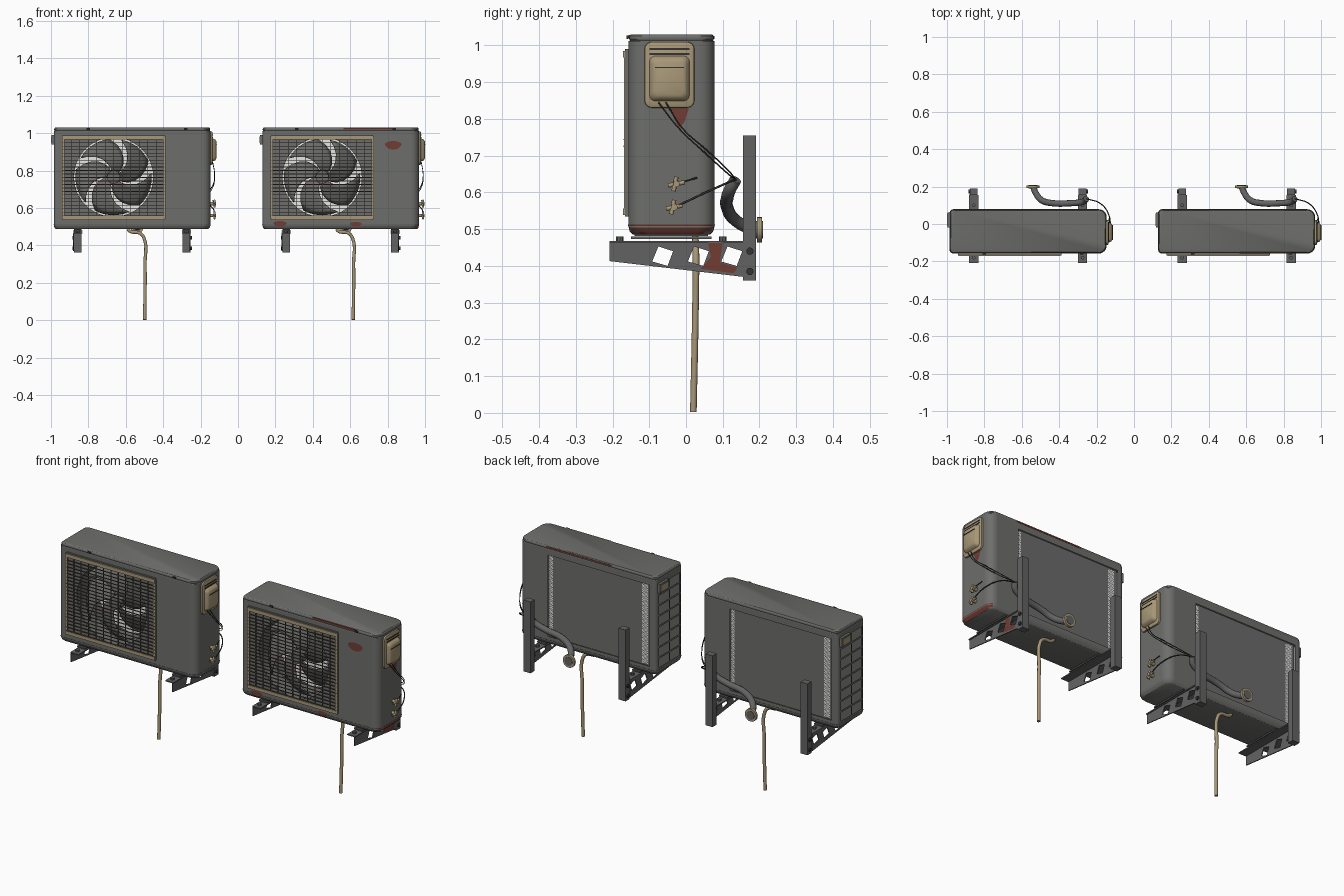
import bpy, bmesh, math
from mathutils import Matrix, Vector

if "Cube" in bpy.data.objects:
    bpy.data.objects.remove(bpy.data.objects["Cube"])


def material(name, rgb):
    m = bpy.data.materials.new(name)
    m.use_nodes = True
    m.diffuse_color = (*rgb, 1)
    bsdf = m.node_tree.nodes["Principled BSDF"]
    bsdf.inputs["Base Color"].default_value = (*rgb, 1)
    bsdf.inputs["Roughness"].default_value = 0.7
    return m


GREY = material("painted_grey", (0.155, 0.157, 0.15))
COIL = material("coil_grey", (0.15, 0.15, 0.148))
VENT = material("vent_grey", (0.26, 0.26, 0.25))
STEEL = material("bracket_steel", (0.122, 0.124, 0.122))
DARK = material("dark_wire", (0.035, 0.033, 0.03))
BROWN = material("grille_brown", (0.085, 0.072, 0.05))
TAN = material("aged_tan", (0.39, 0.31, 0.185))
RUST = material("rust_red", (0.165, 0.045, 0.033))
PALE = material("pale_metal", (0.9, 0.9, 0.89))

SPACING = 1.115
X0, X1, Y0, Y1, Z0, Z1 = -0.985, -0.147, -0.157, 0.078, 0.505, 1.012
parts = []


def add(name, bm, mat, smooth=False):
    me = bpy.data.meshes.new(name)
    bm.to_mesh(me)
    bm.free()
    me.materials.append(mat)
    ob = bpy.data.objects.new(name, me)
    bpy.context.collection.objects.link(ob)
    if smooth:
        bpy.ops.object.select_all(action="DESELECT")
        ob.select_set(True)
        bpy.context.view_layer.objects.active = ob
        bpy.ops.object.shade_smooth_by_angle(angle=math.radians(40))
    parts.append(ob)
    return ob


def boxes(name, mat, items):
    bm = bmesh.new()
    for c, s in items:
        bmesh.ops.create_cube(bm, size=1, matrix=Matrix.Translation(c) @ Matrix.Diagonal((*s, 1)))
    return add(name, bm, mat)


def rods(name, mat, items, axis, sides=14):
    """Cylinders given as (centre, radius, length) along one axis."""
    turn = Vector((0, 0, 1)).rotation_difference(Vector(axis)).to_matrix().to_4x4()
    bm = bmesh.new()
    for c, r, l in items:
        bmesh.ops.create_cone(bm, cap_ends=True, segments=sides, radius1=r, radius2=r,
                              depth=l, matrix=Matrix.Translation(c) @ turn)
    return add(name, bm, mat, True)


def plate(name, mat, loops, place, normal, thick=0):
    """Flat face from an outline and holes, optionally thickened."""
    bm = bmesh.new()
    for loop in loops:
        vs = [bm.verts.new(place(*p)) for p in loop]
        for a, b in zip(vs, vs[1:] + vs[:1]):
            bm.edges.new((a, b))
    bmesh.ops.triangle_fill(bm, use_beauty=True, edges=bm.edges[:], normal=normal)
    bm.normal_update()
    for f in bm.faces:
        if f.normal.dot(Vector(normal)) < 0:
            f.normal_flip()
    ob = add(name, bm, mat)
    if thick:
        ob.modifiers.new("thickness", "SOLIDIFY").thickness = thick
    return ob


def rect(u0, u1, v0, v1):
    return [(u0, v0), (u1, v0), (u1, v1), (u0, v1)]


def rounded(u0, u1, v0, v1, ra, rb, n=7):
    """Rounded rectangle, radius ra on the u0 side and rb on the u1 side."""
    pts = []
    for k, (u, v, r) in enumerate([(u1 - rb, v1 - rb, rb), (u0 + ra, v1 - ra, ra),
                                   (u0 + ra, v0 + ra, ra), (u1 - rb, v0 + rb, rb)]):
        for i in range(n):
            a = math.pi / 2 * (k + i / (n - 1))
            pts.append((u + r * math.cos(a), v + r * math.sin(a)))
    return pts


def loft(name, mat, rings, cap=True):
    bm = bmesh.new()
    rows = [[bm.verts.new(p) for p in ring] for ring in rings]
    for a, b in zip(rows, rows[1:]):
        for i in range(len(a)):
            j = (i + 1) % len(a)
            bm.faces.new((a[i], a[j], b[j], b[i]))
    if cap:
        bm.faces.new(rows[0])
        bm.faces.new(rows[-1])
    bmesh.ops.recalc_face_normals(bm, faces=bm.faces[:])
    return add(name, bm, mat, True)


def slab(name, mat, levels):
    """Cabinet-shaped layers at (height, inset)."""
    return loft(name, mat, [[(x, y, z) for x, y in rounded(X0 + d, X1 - d, Y0 + d, Y1 - d, 0.02, 0.042)]
                            for z, d in levels])


def tube(name, mat, pts, r):
    cu = bpy.data.curves.new(name, "CURVE")
    cu.dimensions = "3D"
    cu.bevel_depth, cu.bevel_resolution, cu.use_fill_caps, cu.resolution_u = r, 3, True, 6
    sp = cu.splines.new("BEZIER")
    sp.bezier_points.add(len(pts) - 1)
    for bp, p in zip(sp.bezier_points, pts):
        bp.co = p
        bp.handle_left_type = bp.handle_right_type = "AUTO"
    cu.materials.append(mat)
    ob = bpy.data.objects.new(name, cu)
    bpy.context.collection.objects.link(ob)
    bpy.ops.object.select_all(action="DESELECT")
    ob.select_set(True)
    bpy.context.view_layer.objects.active = ob
    bpy.ops.object.convert(target="MESH")
    parts.append(bpy.context.view_layer.objects.active)


# Cabinet walls: front with fan opening, back with coil opening, ends, rounded corners
FX, FZ, FR = -0.665, 0.765, 0.212
circle = [(FX + FR * math.cos(math.tau * i / 48), FZ + FR * math.sin(math.tau * i / 48)) for i in range(48)]
xz = lambda y: (lambda u, v: (u, y, v))
yz = lambda x: (lambda u, v: (x, u, v))
plate("front_panel", GREY, [rect(X0 + 0.02, X1 - 0.042, Z0, Z1), circle], xz(Y0), (0, -1, 0))
plate("back_panel", GREY, [rect(X0 + 0.02, X1 - 0.042, Z0, Z1), rect(-0.945, -0.325, 0.53, 0.98)], xz(Y1), (0, 1, 0))
plate("right_panel", GREY, [rect(Y0 + 0.042, Y1 - 0.042, Z0, Z1)], yz(X1), (1, 0, 0))
vents = [rect(y, y + 0.086, 0.525 + i * 0.058, 0.572 + i * 0.058) for i in range(8) for y in (-0.132, -0.035)]
plate("vented_end", GREY, [rect(Y0 + 0.02, Y1 - 0.02, Z0, Z1)] + vents, yz(X0), (-1, 0, 0))
outline = rounded(X0, X1, Y0, Y1, 0.02, 0.042)
bm = bmesh.new()
for k in range(4):
    cols = [[bm.verts.new((x, y, z)) for z in (Z0, Z1)] for x, y in outline[k * 7:k * 7 + 7]]
    for a, b in zip(cols, cols[1:]):
        bm.faces.new((a[0], b[0], b[1], a[1]))
add("rounded_corners", bm, GREY, True)
slab("lid", GREY, [(1.008, 0.001), (1.014, 0.004), (1.018, 0.002), (1.026, 0.003), (1.03, 0.007)])
base = slab("base_tray", GREY, [(0.486, 0.012), (0.494, 0.004), (0.512, -0.001)])
boxes("lid_clips", DARK, [((x, Y0 - 0.002, 1.022), (0.018, 0.006, 0.01)) for x in (-0.8, -0.28)])

# Coil behind the rear and end openings, with speckled fin strips beside it
plate("rear_coil", COIL, [rect(-0.95, -0.32, 0.525, 0.985)], xz(0.066), (0, 1, 0))
plate("end_coil", VENT, [rect(-0.14, 0.07, 0.51, 1.0)], yz(X0 + 0.008), (-1, 0, 0))
bm = bmesh.new()
for x, n in ((-0.93, 7), (-0.347, 4)):
    for i in range(n):
        for j in range(88):
            u, v = x + i * 0.005, 0.535 + j * 0.005
            f = bm.faces.new([bm.verts.new((a, 0.069, b)) for a, b in reversed(rect(u, u + 0.005, v, v + 0.005))])
            f.material_index = int((i * 2 + j * 3) % 5 > 2)
bmesh.ops.remove_doubles(bm, verts=bm.verts[:], dist=0.0005)
add("fin_strips", bm, PALE).data.materials.append(COIL)
boxes("end_handle", GREY, [((X0 - 0.005, 0.022, 0.965), (0.016, 0.08, 0.05))])
boxes("end_handle_label", TAN, [((X0 - 0.0135, 0.022, 0.965), (0.003, 0.066, 0.034))])

# Fan with swept blades inside a round shroud, pale heat exchanger behind
loft("fan_shroud", GREY, [[(x, y, z) for x, z in circle] for y in (Y0, -0.06)], False).data.flip_normals()
plate("heat_exchanger", PALE, [circle], xz(0.01), (0, -1, 0))
bm = bmesh.new()
for b in range(5):
    grid = []
    for i in range(7):
        r = 0.025 + 0.178 * i / 6
        mid = math.tau * b / 5 + 0.9 * (i / 6) ** 1.3
        half = math.radians(33 - 6 * i / 6)
        row = []
        for j in range(7):
            t = j / 3 - 1
            row.append(bm.verts.new((FX + r * math.cos(mid + half * t), -0.095 - 0.032 * t * (0.4 + i / 10),
                                     FZ + r * math.sin(mid + half * t))))
        grid.append(row)
    for p, q in zip(grid, grid[1:]):
        for j in range(6):
            bm.faces.new((p[j], p[j + 1], q[j + 1], q[j]))
fan = add("fan_blades", bm, GREY, True)
fan.modifiers.new("thickness", "SOLIDIFY").thickness = 0.004
rods("fan_hub", GREY, [((FX, -0.1, FZ), 0.035, 0.06)], (0, 1, 0), 20)

# Front grille
GX0, GX1, GZ0, GZ1 = -0.937, -0.392, 0.54, 0.985
gx, gz = (GX0 + GX1) / 2, (GZ0 + GZ1) / 2
boxes("grille_bars", BROWN,
      [((gx, -0.167, GZ0 + (GZ1 - GZ0) * i / 24), (GX1 - GX0, 0.004, 0.004)) for i in range(1, 24)] +
      [((GX0 + (GX1 - GX0) * i / 12, -0.164, gz), (0.004, 0.004, GZ1 - GZ0)) for i in range(1, 12)])
boxes("grille_rust", RUST, [((FX - 0.03, -0.1695, GZ0 + (GZ1 - GZ0) * i / 24), (0.2, 0.002, 0.004)) for i in (10, 11)])
boxes("grille_rim", GREY, [((gx, -0.161, z), (GX1 - GX0, 0.01, 0.01)) for z in (GZ0, GZ1)] +
      [((x, -0.161, gz), (0.008, 0.01, GZ1 - GZ0)) for x in (GX0, GX1)])
boxes("grille_trim", TAN, [((gx, -0.168, z), (GX1 - GX0, 0.006, 0.018)) for z in (GZ0 + 0.007, GZ1 - 0.009)] +
      [((x, -0.167, gz), (0.013, 0.003, GZ1 - GZ0)) for x in (GX0 + 0.003, GX1 - 0.003)])

# Service cover on the end
cover = [(-0.149, 0), (-0.139, 0.001), (-0.136, 0.006)]
loft("service_cover", TAN, [[(x, y, z) for y, z in rounded(-0.113 + d, 0.023 - d, 0.83 + d, 1.01 - d, 0.02, 0.02)]
                            for x, d in cover])
pocket = [(-0.138, 0), (-0.122, 0.006), (-0.116, 0.016)]
loft("cover_handle", TAN, [[(x, y, z) for y, z in rounded(-0.1 + d, 0.01 - d, 0.848 + d, 0.972 - d, 0.016, 0.016)]
                           for x, d in pocket])
boxes("cover_seams", DARK, [((-0.136, -0.045, z), (0.004, 0.11, 0.005)) for z in (0.977, 0.99)] +
      [((-0.115, -0.045, 0.94), (0.004, 0.08, 0.003))])

# Valves, wires and insulated pipe
VALVES = [(-0.026, 0.623), (-0.032, 0.56)]
rods("valve_bodies", TAN, [((-0.133, y, z), 0.009, 0.032) for y, z in VALVES], (1, 0, 0))
rods("valve_arms", TAN, [((-0.128, y, z), 0.006, 0.045) for y, z in VALVES], (0, 1, 0.2))
rods("valve_caps", TAN, [((-0.126, y - 0.004, z), 0.006, 0.04) for y, z in VALVES], (0, 0.2, 1))
END = (-0.255, 0.135, 0.635)
for k in (0, 1):
    tube("power_wire", DARK, [(-0.135, -0.075 + k * 0.02, 0.845), (-0.125, -0.02 + k * 0.01, 0.775),
                              (-0.14, 0.06, 0.7 + k * 0.012), (-0.19, 0.115, 0.65 + k * 0.01), END], 0.002)
tube("upper_copper_line", DARK, [(-0.125, -0.02, 0.625), (-0.135, 0.03, 0.64)], 0.0025)
tube("lower_copper_line", DARK, [(-0.125, -0.02, 0.565), (-0.135, 0.05, 0.598), (-0.18, 0.11, 0.625), END], 0.003)
tube("insulated_pipe", STEEL, [END, (-0.27, 0.12, 0.608), (-0.33, 0.112, 0.583), (-0.44, 0.112, 0.56),
                               (-0.495, 0.128, 0.53), (-0.525, 0.165, 0.506), (-0.54, 0.2, 0.498)], 0.017)
rods("wall_flange", TAN, [((-0.54, 0.2, 0.498), 0.035, 0.014)], (0, 1, 0), 20)
rods("flange_cap", STEEL, [((-0.54, 0.2, 0.498), 0.024, 0.018)], (0, 1, 0), 20)
tube("drain_pipe", TAN, [(-0.59, 0.025, 0.488), (-0.575, 0.025, 0.474), (-0.525, 0.026, 0.465), (-0.503, 0.027, 0.44),
                         (-0.497, 0.026, 0.3), (-0.499, 0.02, 0.002)], 0.009)

# Wall brackets
hole = [(-0.092, 0.412), (-0.05, 0.4), (-0.035, 0.44), (-0.075, 0.453)]
arm = [(-0.208, 0.465), (0.157, 0.465), (0.157, 0.37), (-0.208, 0.413)]
for bx, side in ((-0.857, -1), (-0.275, 1)):
    plate("bracket_web", STEEL, [arm] + [[(y + o, z) for y, z in hole] for o in (0, 0.097, 0.188)],
          yz(bx + side * 0.02), (1, 0, 0), 0.005)
    boxes("bracket_frame", STEEL, [((bx, -0.026, 0.465), (0.05, 0.364, 0.006)),
                                   ((bx, 0.173, 0.558), (0.042, 0.036, 0.395)),
                                   ((bx, -0.04, 0.477), (0.05, 0.22, 0.007)),
                                   ((bx, -0.04, 0.485), (0.04, 0.2, 0.008))])
    rods("bracket_bolts", STEEL, [((bx, y, 0.473), 0.01, 0.014) for y in (-0.18, 0.1)], (0, 0, 1), 8)
    rods("wall_bolts", DARK, [((bx + side * 0.02, 0.174, z), 0.01, 0.016) for z in (0.44, 0.385)], (1, 0, 0), 10)

# Second unit beside the first
for ob in list(parts):
    twin = ob.copy()
    twin.location.x += SPACING
    bpy.context.collection.objects.link(twin)
    if ob is base:
        twin.data = base.data.copy()
        twin.data.materials.append(RUST)
        for p in twin.data.polygons:
            p.material_index = int(p.normal.x > 0.5)


# Rust patches on the second unit
def blob(name, u, v, ru, rv, place, normal):
    pts = [(u + ru * math.cos(a) * (1 + 0.12 * math.sin(3 * a)), v + rv * math.sin(a))
           for a in (math.tau * i / 18 for i in range(18))]
    plate(name, RUST, [pts], place, normal)


blob("front_rust", 0.83, 0.935, 0.044, 0.023, xz(Y0 - 0.002), (0, -1, 0))
blob("corner_rust", 0.225, 0.515, 0.035, 0.015, xz(Y0 - 0.004), (0, -1, 0))
blob("sill_rust", 0.63, 0.513, 0.03, 0.012, xz(Y0 - 0.004), (0, -1, 0))
plate("end_rust", RUST, [[(-0.045, 0.828), (0.008, 0.828), (-0.005, 0.79), (-0.02, 0.775)]],
      yz(X1 + SPACING + 0.002), (1, 0, 0))
boxes("lid_rust", RUST, [((0.7, Y0 + 0.005, 1.024), (0.27, 0.009, 0.009)), ((0.6, Y1 - 0.005, 1.022), (0.4, 0.009, 0.008))])
wx = -0.275 + 0.02 + SPACING + 0.002
plate("bracket_rust", RUST, [[(0.06, 0.462), (0.1, 0.462), (0.092, 0.41), (0.14, 0.395), (0.13, 0.38), (0.04, 0.392),
                              (0.068, 0.425)]], yz(wx), (1, 0, 0))
